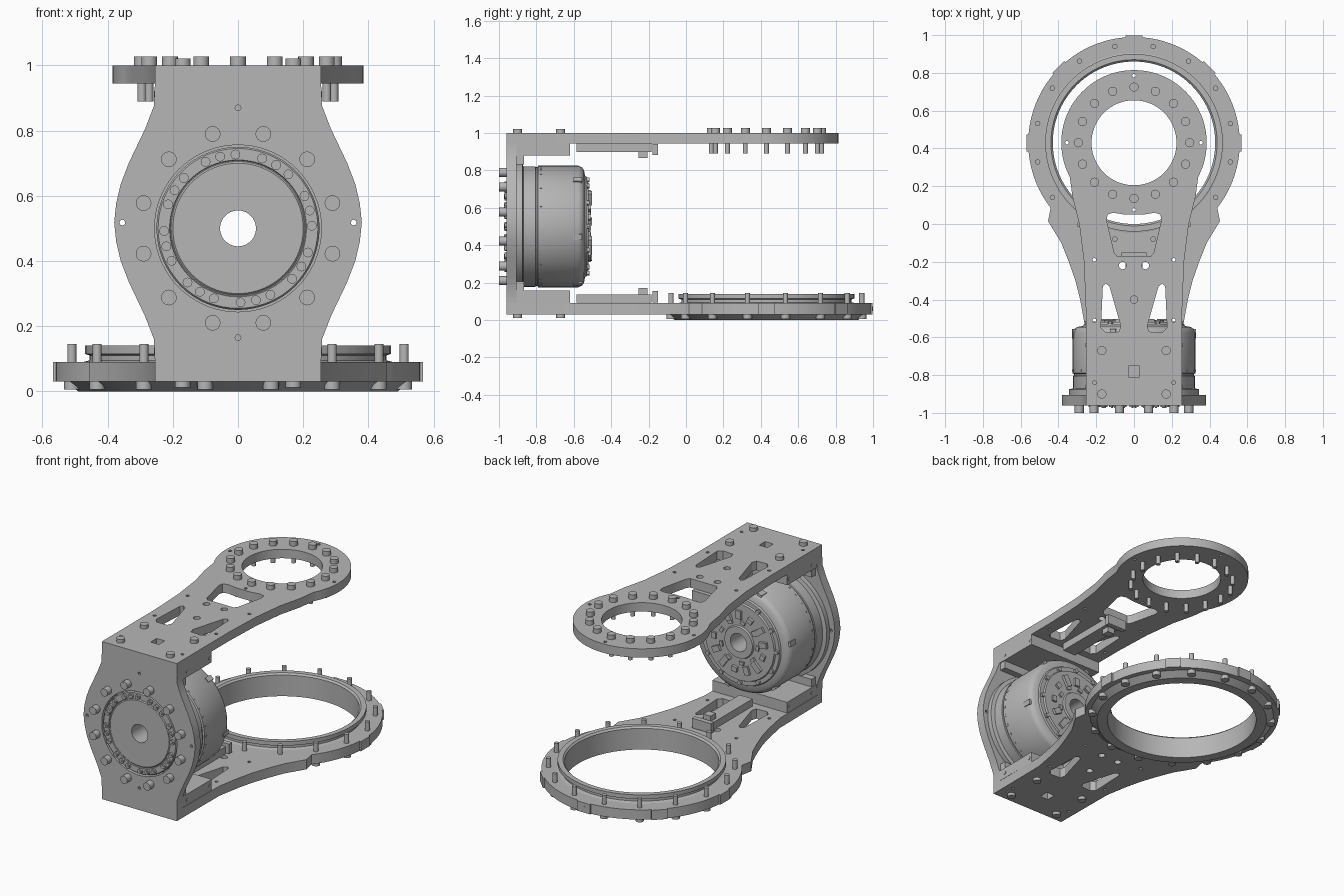
import bpy, bmesh, math
from math import sin, cos, radians, pi
from mathutils import Matrix

cube = bpy.data.objects.get("Cube")
if cube:
    bpy.data.objects.remove(cube, do_unlink=True)

metal = bpy.data.materials.new("plain grey metal")
metal.use_nodes = True
GREY = (0.47, 0.47, 0.47, 1)
metal.diffuse_color = GREY
metal.node_tree.nodes["Principled BSDF"].inputs["Base Color"].default_value = GREY

RING_Y = 0.43      # centre of both rings
AXIS_Z = 0.5       # height of the motor axis
UP = Matrix.Identity(4)
MOTOR = Matrix.Translation((0, 0, AXIS_Z)) @ Matrix.Rotation(-pi / 2, 4, 'X')
RINGS = Matrix.Translation((0, RING_Y, 0))


def add_object(name, mesh):
    obj = bpy.data.objects.new(name, mesh)
    bpy.context.collection.objects.link(obj)
    mesh.materials.clear()
    mesh.materials.append(metal)
    bpy.ops.object.select_all(action='DESELECT')
    bpy.context.view_layer.objects.active = obj
    obj.select_set(True)
    bpy.ops.object.shade_smooth_by_angle(angle=radians(30))
    return obj


def finish(name, bm, matrix=UP):
    bmesh.ops.recalc_face_normals(bm, faces=bm.faces)
    bm.transform(matrix)
    mesh = bpy.data.meshes.new(name)
    bm.to_mesh(mesh)
    bm.free()
    return add_object(name, mesh)


def circle(x, y, r, n=32):
    return [(x + r * cos(2 * pi * i / n), y + r * sin(2 * pi * i / n)) for i in range(n)]


def mirror(points):
    return points + [(-x, y) for x, y in reversed(points) if abs(x) > 1e-5]


def flip(points):
    return [(-x, y) for x, y in points]


def polar(r, angles, y=0):
    return [(r * cos(radians(a)), y + r * sin(radians(a))) for a in angles]


def plate(name, loops, low, high, matrix=UP):
    """Flat plate: the first loop is the outline, the others are holes."""
    curve = bpy.data.curves.new(name, 'CURVE')
    curve.dimensions = '2D'
    curve.fill_mode = 'BOTH'
    curve.extrude = (high - low) / 2
    for loop in loops:
        spline = curve.splines.new('POLY')
        spline.points.add(len(loop) - 1)
        for p, (x, y) in zip(spline.points, loop):
            p.co = (x, y, 0, 1)
        spline.use_cyclic_u = True
    temp = bpy.data.objects.new(name + " outline", curve)
    bpy.context.collection.objects.link(temp)
    graph = bpy.context.evaluated_depsgraph_get()
    mesh = bpy.data.meshes.new_from_object(temp.evaluated_get(graph))
    bpy.data.objects.remove(temp, do_unlink=True)
    bm = bmesh.new()
    bm.from_mesh(mesh)
    bmesh.ops.remove_doubles(bm, verts=bm.verts, dist=1e-5)
    bpy.data.meshes.remove(mesh)
    return finish(name, bm, matrix @ Matrix.Translation((0, 0, (low + high) / 2)))


def lathe(name, profile, matrix, steps=72):
    bm = bmesh.new()
    verts = [bm.verts.new((r, 0, h)) for r, h in profile]
    edges = [bm.edges.new((v, verts[i - 1])) for i, v in enumerate(verts)]
    bmesh.ops.spin(bm, geom=verts + edges, axis=(0, 0, 1), cent=(0, 0, 0),
                   angle=2 * pi, steps=steps, use_merge=True)
    bmesh.ops.remove_doubles(bm, verts=bm.verts, dist=1e-5)
    return finish(name, bm, matrix)


def pegs(name, places, parts, matrix=UP, sides=16):
    """Cylinders at each place; parts lists (radius, low, high)."""
    bm = bmesh.new()
    for x, y in places:
        for r, low, high in parts:
            bmesh.ops.create_cone(bm, cap_ends=True, segments=sides, radius1=r, radius2=r,
                                  depth=high - low,
                                  matrix=Matrix.Translation((x, y, (low + high) / 2)))
    return finish(name, bm, matrix)


def blocks(name, boxes, matrix=UP):
    """Boxes as (centre, size, turn about z)."""
    bm = bmesh.new()
    for centre, size, turn in boxes:
        m = (Matrix.Rotation(radians(turn), 4, 'Z') @ Matrix.Translation(centre)
             @ Matrix.Diagonal((*size, 1)))
        bmesh.ops.create_cube(bm, size=1, matrix=m)
    return finish(name, bm, matrix)


# Openings shared by both arms
slot = [(-.165, -.33), (-.15, -.315), (-.13, -.33), (-.07, -.54), (-.08, -.57),
        (-.15, -.575), (-.175, -.55)]
square = [(-.028, -.81), (.028, -.81), (.028, -.752), (-.028, -.752)]
arm_holes = [slot, flip(slot), square, circle(0, -.4, .02, 16)]
arm_holes += [circle(s * .06, -.22, .02, 16) for s in (-1, 1)]
arm_holes += [circle(s * .21, y, .01, 8) for s in (-1, 1) for y in (-.84, -.51, -.19)]

# Upper arm with its small ring
side = [(.255, -.96), (.255, -.45), (.265, -.2), (.29, 0), (.325, .14)]
outline = mirror(side + polar(.385, range(-28, 91, 4), RING_Y)[:-1] + polar(.385, [90], RING_Y))
window = mirror([(.09, -.17), (.105, -.15), (.145, .02), (.14, .05), (.11, .06), (.05, .05)])
plate("upper_arm", [outline, circle(0, RING_Y, .225, 64), window] + arm_holes
      + [circle(*p, .01, 8) for p in polar(.355, (0, 90, 180, 270), RING_Y)], .945, 1.0)
pegs("upper_ring_bolts", polar(.295, [i * 22.5 for i in range(16)]),
     [(.024, 1.0, 1.028), (.013, .89, .95)], RINGS)

# Lower arm with its large ring
side = [(.255, -.96), (.258, -.55), (.285, -.4), (.31, -.3), (.345, -.2), (.385, -.1), (.455, .015)]
outline = mirror(side + polar(.56, range(-38, 91, 4), RING_Y) + polar(.56, [90], RING_Y))
plate("lower_arm", [outline, circle(0, RING_Y, .474, 72)] + arm_holes, .03, .09)
blocks("ring_tabs", [((.54, 0, .06), (.056, .09, .06), a) for a in range(-45, 226, 45)], RINGS)
pegs("tab_holes", [(0, 0)], [(.012, .5, .569)],
     RINGS @ Matrix.Translation((0, 0, .06)) @ Matrix.Rotation(pi / 2, 4, 'X')
     @ Matrix.Rotation(pi, 4, 'X'))
lathe("bearing_ring", [(.43, 0), (.49, 0), (.53, .03), (.476, .03), (.476, .09), (.455, .095),
                       (.455, .11), (.47, .115), (.47, .14), (.44, .14), (.43, .13)], RINGS, 96)
pegs("lower_ring_bolts", polar(.52, [11.25 + i * 22.5 for i in range(16)]),
     [(.024, .005, .032), (.014, .08, .145)], RINGS)

# Front plate holding the motor
half = [(.255, .09), (.258, .16), (.285, .23), (.335, .335), (.36, .4), (.374, .46), (.38, .518)]
half += [(x, 1.036 - z) for x, z in reversed(half[:-1])]
local = [(x, z - AXIS_Z) for x, z in mirror(half)]
small = [(.355, .018), (-.355, .018), (0, .37), (0, -.335)]
plate("front_plate", [[(x, -y) for x, y in local], circle(0, 0, .256, 72)]
      + [circle(x, -y, .009, 8) for x, y in small], -.96, -.905, MOTOR)
pegs("front_bolts", polar(.3, range(15, 360, 30)), [(.024, -1.0, -.955)], MOTOR)

# Brackets between the front plate and the arms
for label, z in (("upper", .912), ("lower", .125)):
    tip = -1 if label == "upper" else 1
    blocks(label + "_bracket", [((0, -.765, z), (.51, .29, .066), 0),
                                ((0, -.89, z - tip * -.05), (.5, .05, .06), 0)])
    blocks(label + "_rail", [((0, -.385, z - tip * .01), (.09, .4, .045), 0),
                             ((0, -.165, z), (.13, .03, .06), 0),
                             ((0, -.23, z + tip * .01), (.05, .05, .07), 0)])
    pegs(label + "_bracket_screws", [(z, -.86), (z, -.64)], [(.01, -.258, .258)],
         Matrix.Rotation(pi / 2, 4, 'Y') @ Matrix.Diagonal((-1, 1, 1, 1)))
corners = [(s * .17, y) for s in (-1, 1) for y in (-.9, -.67)]
pegs("upper_arm_bolts", corners, [(.024, .99, 1.022)])
pegs("lower_arm_bolts", corners, [(.024, .012, .04)])

# Motor body, hollow along its axis
lathe("motor", [(.055, -.957), (.2, -.957), (.205, -.952), (.208, -.952), (.21, -.957),
                (.245, -.957), (.25, -.95), (.25, -.905), (.345, -.905), (.345, -.875),
                (.322, -.87), (.322, -.805), (.317, -.802), (.317, -.795), (.325, -.79),
                (.325, -.575), (.315, -.555), (.3, -.545), (.27, -.54), (.265, -.53),
                (.24, -.53), (.235, -.52), (.1, -.52), (.095, -.51), (.055, -.51)], MOTOR, 96)
clusters = [14 + 45 * i + d for i in range(8) for d in (-12, 0, 12)]
pegs("motor_front_screws", polar(.227, [-a for a in clusters]), [(.015, -.97, -.95)], MOTOR, 12)
pegs("motor_front_sockets", polar(.227, [-a for a in clusters]), [(.007, -.973, -.96)], MOTOR, 6)
pegs("motor_back_screws", polar(.25, range(0, 360, 30)), [(.013, -.535, -.515)], MOTOR, 12)
blocks("motor_vents", [((.323, 0, -.775), (.008, .012, .01), a) for a in range(0, 360, 10)], MOTOR)
blocks("motor_clips", [((.318, 0, -.58), (.024, .03, .05), a) for a in range(10, 360, 60)], MOTOR)

# Circuit parts on the motor back
chips = [((.17, 0, -.515), (.03 + .02 * (i % 3), .035, .016 + .008 * (i % 2)), i * 27)
         for i in range(13)]
chips += [((.125, .02, -.516), (.02, .03, .012), i * 40 + 9) for i in range(9)]
blocks("circuit_parts", chips, MOTOR)
